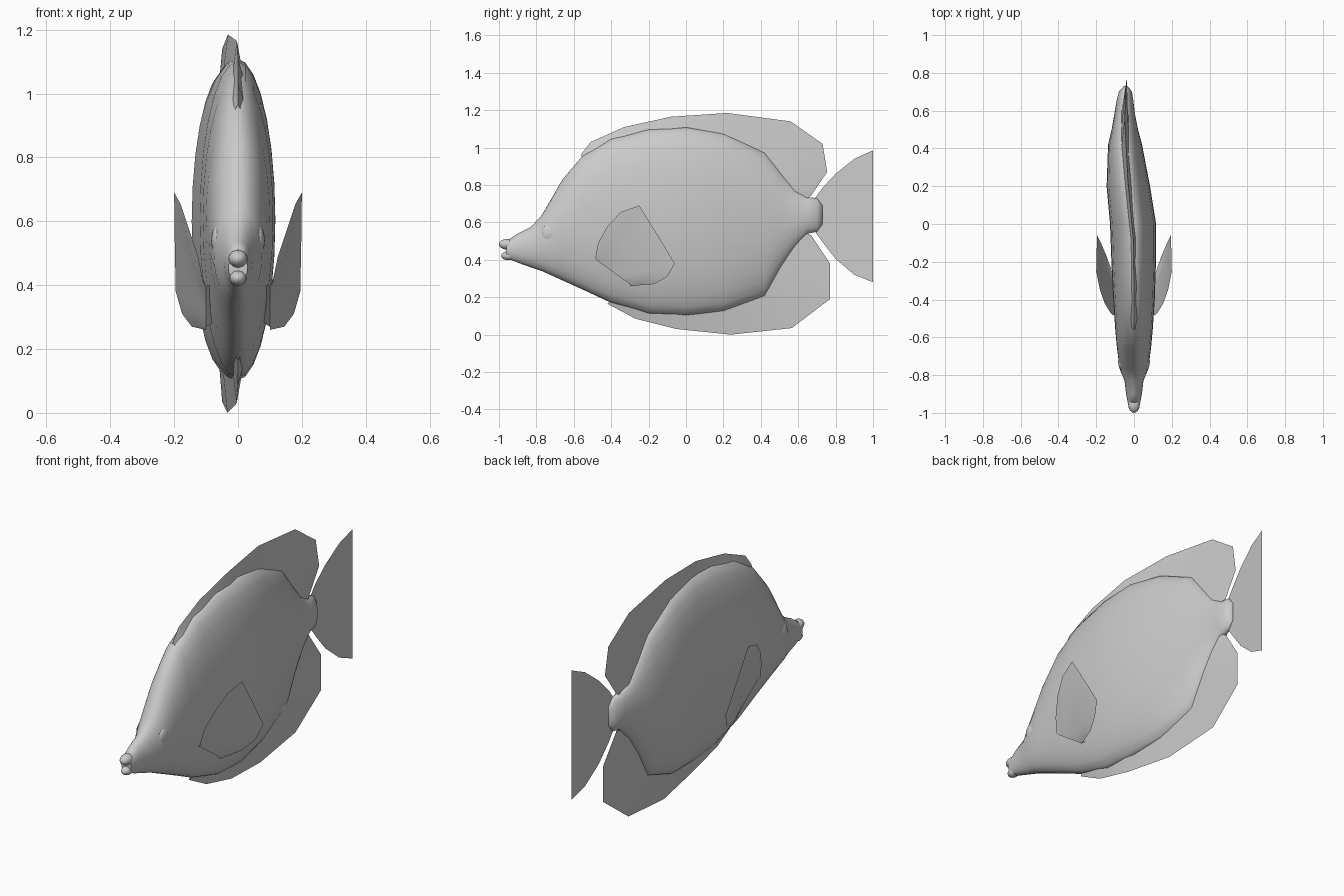
import bpy, bmesh, math

if "Cube" in bpy.data.objects:
    bpy.data.objects.remove(bpy.data.objects["Cube"])

SPINE = [(-1, 0), (-0.3, 0), (0, -0.005), (0.2, -0.03), (0.4, -0.047),
         (0.6, -0.05), (0.72, -0.045), (1, -0.01)]


def spine(y):
    """Sideways bend of the fish at position y."""
    for (a, xa), (b, xb) in zip(SPINE, SPINE[1:]):
        if y <= b:
            return xa + (xb - xa) * max(0, y - a) / (b - a)
    return SPINE[-1][1]


def make(name, rows, close=False, caps=False, angle=60):
    """Skin a list of equally long point rows into one smooth object."""
    bm = bmesh.new()
    vs = [[bm.verts.new(p) for p in r] for r in rows]
    n = len(rows[0])
    for a, b in zip(vs, vs[1:]):
        for i in range(n if close else n - 1):
            j = (i + 1) % n
            bm.faces.new((a[i], a[j], b[j], b[i]))
    if caps:
        bm.faces.new(vs[0][::-1])
        bm.faces.new(vs[-1])
    bmesh.ops.recalc_face_normals(bm, faces=bm.faces)
    me = bpy.data.meshes.new(name)
    bm.to_mesh(me)
    bm.free()
    ob = bpy.data.objects.new(name, me)
    bpy.context.collection.objects.link(ob)
    bpy.ops.object.select_all(action='DESELECT')
    bpy.context.view_layer.objects.active = ob
    ob.select_set(True)
    bpy.ops.object.shade_smooth_by_angle(angle=math.radians(angle))
    return ob


def ellipsoid(name, loc, size):
    bpy.ops.mesh.primitive_uv_sphere_add(segments=16, ring_count=10, radius=1, location=loc)
    ob = bpy.context.object
    ob.name = name
    ob.scale = size
    bpy.ops.object.shade_smooth()


# Body: elliptical sections (y, top, bottom, half width)
SECTIONS = [(-0.96, 0.50, 0.41, 0.03), (-0.9, 0.54, 0.385, 0.042),
            (-0.83, 0.575, 0.36, 0.05), (-0.77, 0.64, 0.34, 0.075),
            (-0.66, 0.83, 0.29, 0.09), (-0.55, 0.96, 0.24, 0.10),
            (-0.4, 1.05, 0.17, 0.11), (-0.2, 1.10, 0.11, 0.118),
            (0, 1.11, 0.10, 0.122), (0.2, 1.08, 0.12, 0.115),
            (0.42, 0.98, 0.20, 0.09), (0.5, 0.88, 0.34, 0.07),
            (0.58, 0.78, 0.46, 0.055), (0.65, 0.735, 0.54, 0.045),
            (0.70, 0.73, 0.55, 0.035), (0.73, 0.69, 0.59, 0.01)]
SIDES = 28
rows = []
for y, top, bot, hw in SECTIONS:
    ring = []
    for i in range(SIDES):
        t = 2 * math.pi * i / SIDES
        ring.append((spine(y) + hw * math.sin(t), y,
                     (top + bot) / 2 + (top - bot) / 2 * math.cos(t)))
    rows.append(ring)
make("body", rows, close=True, caps=True)

# Lips and eye bulges
ellipsoid("upper_lip", (0, -0.957, 0.483), (0.03, 0.043, 0.028))
ellipsoid("lower_lip", (0, -0.95, 0.422), (0.027, 0.038, 0.024))
for s, side in ((1, "right"), (-1, "left")):
    ellipsoid(side + "_eye", (s * 0.062, -0.73, 0.54), (0.022, 0.045, 0.05))


# Dorsal and anal fins: thick at the base, sharp at the rim
def median_fin(name, base, rim):
    rows = []
    for (by, bz), (ry, rz) in zip(base, rim):
        bx = spine(by)
        rows.append([(bx - 0.02, by, bz), (spine(ry), ry, rz), (bx + 0.02, by, bz)])
    make(name, rows, angle=40)


median_fin("dorsal_fin",
           [(-0.55, 0.93), (-0.5, 0.97), (-0.33, 1.04), (-0.08, 1.06), (0.2, 1.04),
            (0.40, 0.95), (0.5, 0.84), (0.57, 0.75), (0.62, 0.70)],
           [(-0.56, 0.965), (-0.51, 1.03), (-0.33, 1.11), (-0.08, 1.165), (0.22, 1.185),
            (0.56, 1.14), (0.73, 1.02), (0.755, 0.87), (0.67, 0.745)])
median_fin("anal_fin",
           [(-0.38, 0.20), (-0.27, 0.16), (-0.05, 0.14), (0.2, 0.16),
            (0.42, 0.25), (0.5, 0.38), (0.56, 0.48), (0.61, 0.56)],
           [(-0.42, 0.165), (-0.27, 0.085), (-0.05, 0.03), (0.24, 0.0),
            (0.565, 0.035), (0.77, 0.19), (0.77, 0.38), (0.67, 0.53)])

# Tail fin: flat flaring sheet
tail = [(0.69, 0.73, 0.55), (0.73, 0.785, 0.495), (0.8, 0.86, 0.405),
        (0.9, 0.94, 0.32), (1.0, 0.985, 0.28)]
make("tail_fin", [[(spine(y), y, a), (spine(y), y, b)] for y, a, b in tail])

# Pectoral fins: sheets sweeping outwards from a slanted base
RIM = [(0.11, -0.485, 0.41), (0.125, -0.47, 0.49), (0.155, -0.42, 0.58),
       (0.18, -0.35, 0.655), (0.2, -0.25, 0.69), (0.198, -0.15, 0.53),
       (0.195, -0.06, 0.38), (0.175, -0.1, 0.31), (0.145, -0.17, 0.27),
       (0.10, -0.30, 0.26)]
for s, side in ((1, "right"), (-1, "left")):
    rows = []
    for i, (x, y, z) in enumerate(RIM):
        t = i / (len(RIM) - 1)
        b = (0.1, -0.475 + 0.175 * t, 0.395 - 0.125 * t)
        inner = (0.075, b[1] + 0.01, b[2] + 0.015)
        mid = (b[0] + (x - b[0]) * 0.65, (b[1] + y) / 2, (b[2] + z) / 2)
        rows.append([(s * p[0], p[1], p[2]) for p in (inner, b, mid, (x, y, z))])
    make(side + "_pectoral_fin", rows, angle=40)
